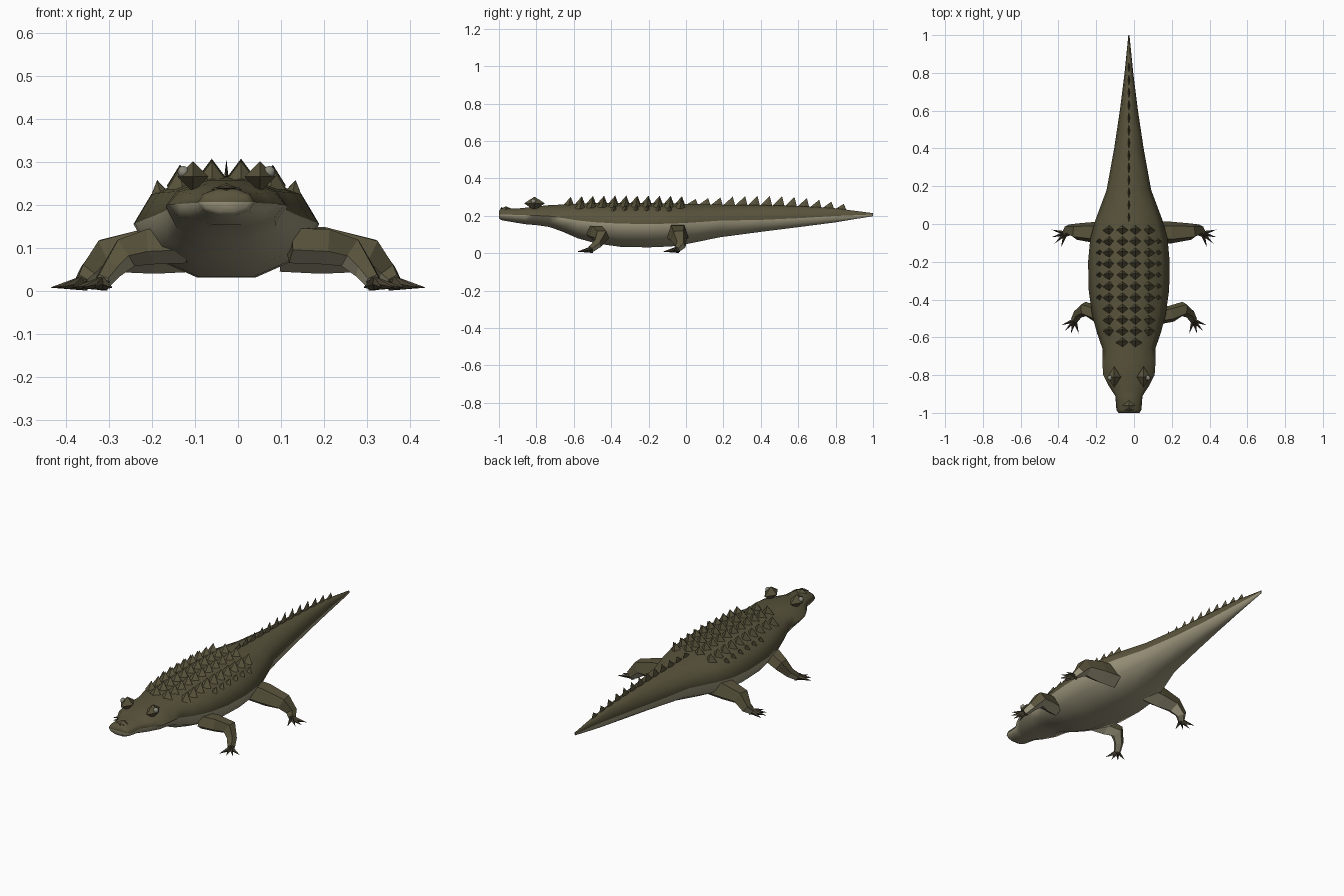
import bpy, bmesh, math
from mathutils import Vector, Matrix

cube = bpy.data.objects.get("Cube")
if cube:
    bpy.data.objects.remove(cube, do_unlink=True)


def material(name, r, g, b):
    m = bpy.data.materials.new(name)
    m.use_nodes = True
    m.diffuse_color = (r, g, b, 1)
    m.node_tree.nodes["Principled BSDF"].inputs["Base Color"].default_value = (r, g, b, 1)
    return m


OLIVE = material("olive hide", .1, .088, .045)
PALE = material("pale belly", .33, .3, .2)
DARK = material("dark claw", .06, .05, .03)
GREY = material("eye grey", .25, .25, .2)
MID = -.027  # centre line of the trunk


def finish(name, bm, mats, smooth=None):
    bmesh.ops.recalc_face_normals(bm, faces=bm.faces)
    mesh = bpy.data.meshes.new(name)
    bm.to_mesh(mesh)
    bm.free()
    for m in mats:
        mesh.materials.append(m)
    if smooth:
        mesh.shade_smooth()
        mesh.set_sharp_from_angle(angle=math.radians(smooth))
    ob = bpy.data.objects.new(name, mesh)
    bpy.context.collection.objects.link(ob)
    return ob


def skin(bm, rings):
    """Bridge equal rings of vertices with quads, keeping the side index."""
    faces = []
    for a, b in zip(rings, rings[1:]):
        n = len(a)
        for i in range(n):
            j = (i + 1) % n
            faces.append((i, bm.faces.new((a[i], a[j], b[j], b[i]))))
    return faces


# Trunk stations: y, half width, bottom, side line, top
STATIONS = [
    (-1, .055, .185, .207, .228), (-.985, .066, .176, .207, .238),
    (-.91, .072, .163, .205, .238), (-.86, .105, .155, .203, .243),
    (-.8, .136, .15, .201, .25), (-.73, .141, .14, .198, .257),
    (-.66, .14, .115, .188, .26), (-.58, .168, .08, .175, .264),
    (-.48, .195, .052, .165, .267), (-.35, .213, .034, .158, .268),
    (-.2, .216, .031, .156, .268), (-.08, .205, .036, .158, .266),
    (.02, .178, .052, .163, .263), (.18, .118, .085, .174, .259),
    (.4, .078, .114, .178, .257), (.6, .048, .139, .187, .252),
    (.8, .023, .165, .199, .24), (1, .003, .198, .207, .214)]


def station(y):
    for a, b in zip(STATIONS, STATIONS[1:]):
        if y <= b[0]:
            t = (y - a[0]) / (b[0] - a[0])
            return [p + (q - p) * t for p, q in zip(a, b)]
    return STATIONS[-1]


def back_height(dx, y):
    """Height of the ten-sided back at a distance from the centre line."""
    _, w, _, side, top = station(y)
    u, h = abs(dx) / w, top - side
    if u < .309:
        return top
    if u < .809:
        return top - h * .382 * (u - .309) / .5
    return side + h * .618 * max(0, 1 - u) / .191


# Head, trunk and tail in one ten-sided loft, pale under the side line
bm = bmesh.new()
rings = []
for y, w, low, side, top in STATIONS:
    ring = []
    for k in range(10):
        a = math.tau * k / 10
        s = math.sin(a) / math.cos(math.radians(18))
        ring.append(bm.verts.new((MID + w * math.cos(a), y,
                                  side + s * (top - side if s > 0 else side - low))))
    rings.append(ring)
for k, face in skin(bm, rings):
    face.material_index = int(k >= 5)
for ring in (rings[0], rings[-1]):
    hub = bm.verts.new(sum((v.co for v in ring), Vector()) / 10)
    for k in range(10):
        bm.faces.new((ring[k], ring[(k + 1) % 10], hub)).material_index = int(k >= 5)
finish("trunk_and_tail", bm, [OLIVE, PALE], 60)


def spike(bm, x, y, z, half_x, half_y, apex):
    base = [bm.verts.new((x + sx * half_x, y + sy * half_y, z - .008))
            for sx, sy in ((1, 0), (0, 1), (-1, 0), (0, -1))]
    tip = bm.verts.new(apex)
    bm.faces.new(base[::-1])
    for i in range(4):
        bm.faces.new((base[i], base[(i + 1) % 4], tip))


# Rows of plates over the back
bm = bmesh.new()
for row in range(11):
    y = -.034 - .0594 * row
    for offset in (.034, .102, .152):
        if offset > .76 * station(y)[1] or (row == 10 and offset > .1):
            continue
        size = 1 if offset < .12 else .6
        for sgn in (1, -1):
            dx = sgn * offset
            z = back_height(dx, y)
            lean = dx * .06 if offset > .05 else 0
            spike(bm, MID + dx, y, z, .036 * size, .03 * size,
                  (MID + dx + lean, y + .012, z + .04 * size))
finish("back_plates", bm, [OLIVE])

# Single crest of thin blades along the tail
bm = bmesh.new()
for i in range(13):
    y = .03 + .066 * i
    z = station(y)[4]
    rise = .02 + .03 * math.sin(math.pi * (i + 1) / 14)
    spike(bm, MID, y, z, .007, .036, (MID, y + .022, z + rise))
finish("tail_crest", bm, [OLIVE])


def leg(name, side, path, claw_angles, claw_length):
    """Five-sided limb along a path of (point, radius), with a fan of claws."""
    pts = [Vector((p[0] * side, p[1], p[2])) for p in path]
    bm = bmesh.new()
    rings = []
    for i, p in enumerate(pts):
        way = Vector()
        if i:
            way += (p - pts[i - 1]).normalized()
        if i < len(pts) - 1:
            way += (pts[i + 1] - p).normalized()
        way.normalize()
        across = Vector((0, 1, 0)) - way * way.y
        across.normalize()
        up = way.cross(across)
        if up.z < 0:
            up = -up
        ring = []
        for k in range(5):
            a = math.tau * (k + .5) / 5 + math.pi / 2
            ring.append(bm.verts.new(p + path[i][3] * (across * math.cos(a) + up * math.sin(a))))
        rings.append(ring)
    skin(bm, rings)
    bm.faces.new(rings[0])
    bm.faces.new(rings[-1])
    bmesh.ops.recalc_face_normals(bm, faces=bm.faces)
    for f in bm.faces:
        f.normal_update()
        f.material_index = int(f.normal.z < -.15)
    finish(name, bm, [OLIVE, PALE])

    # Claws spread from the foot
    bm = bmesh.new()
    foot = pts[-1]
    for angle in claw_angles:
        a = math.radians(angle)
        heading = Vector((math.cos(a) * side, math.sin(a), 0))
        sidewise = Vector((-heading.y, heading.x, 0))
        root = foot - heading * .012
        tip = bm.verts.new(Vector((foot.x, foot.y, .008)) + heading * claw_length)
        base = [bm.verts.new(root + d) for d in
                (sidewise * .014, Vector((0, 0, .018)), -sidewise * .014,
                 Vector((0, 0, .001 - foot.z)))]
        bm.faces.new(base)
        for i in range(4):
            bm.faces.new((base[i], base[(i + 1) % 4], tip))
    finish(name + "_claws", bm, [DARK])


HIND = [(.1, -.045, .105, .06), (.2, -.045, .1, .06), (.305, -.04, .085, .046),
        (.345, -.03, .042, .03), (.362, -.05, .022, .02)]
FORE = [(.12, -.49, .11, .045), (.2, -.475, .108, .046), (.262, -.45, .092, .04),
        (.295, -.475, .05, .026), (.315, -.51, .022, .02)]
for label, side in (("left", 1), ("right", -1)):
    leg(label + "_hind_leg", side, HIND, (15, -15, -42, -72), .078)
    leg(label + "_front_leg", side, FORE, (-20, -48, -75, -108), .075)


def gem(name, centre, size, mat):
    """Octahedral lump."""
    bm = bmesh.new()
    hull = [bm.verts.new(Vector(centre) + Vector(
        [s * size[a] if a == b else 0 for b in range(3)])) for a in range(3) for s in (1, -1)]
    bmesh.ops.convex_hull(bm, input=hull)
    return finish(name, bm, [mat])


# Brows, eyes and nose
for label, side in (("left", 1), ("right", -1)):
    gem(label + "_brow", (MID + side * .078, -.81, .266), (.036, .056, .036), OLIVE)
    bm = bmesh.new()
    bmesh.ops.create_uvsphere(bm, u_segments=10, v_segments=6, radius=.014,
                              matrix=Matrix.Translation((MID + side * .1, -.815, .277)))
    finish(label + "_eye", bm, [GREY], 60)
gem("nose_bump", (MID, -.962, .236), (.036, .032, .015), OLIVE)
gem("nostril_band", (MID, -.985, .24), (.03, .008, .006), DARK)
